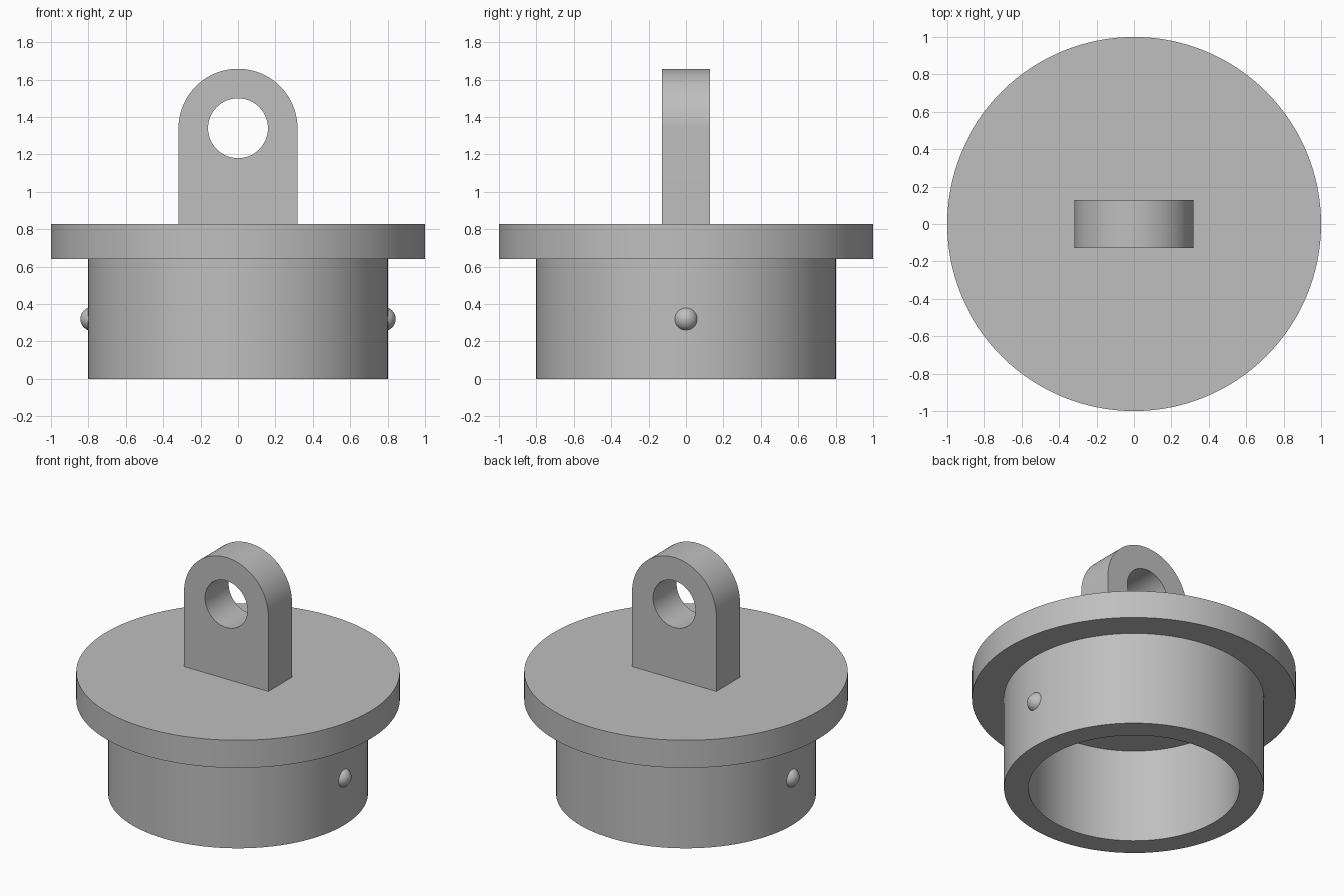
import bpy
import bmesh
from math import sin, cos, pi, radians
from mathutils import Matrix, Vector

cube = bpy.data.objects.get("Cube")
if cube:
    bpy.data.objects.remove(cube)

GREY = (0.52, 0.52, 0.52, 1)
grey = bpy.data.materials.new("plain_grey")
grey.use_nodes = True
grey.diffuse_color = GREY
grey.node_tree.nodes["Principled BSDF"].inputs["Base Color"].default_value = GREY


def finish(bm, name):
    """Turn a bmesh into a smooth-shaded object that keeps its sharp edges."""
    bmesh.ops.recalc_face_normals(bm, faces=bm.faces[:])
    mesh = bpy.data.meshes.new(name)
    bm.to_mesh(mesh)
    bm.free()
    mesh.materials.append(grey)
    obj = bpy.data.objects.new(name, mesh)
    bpy.context.collection.objects.link(obj)
    bpy.ops.object.select_all(action="DESELECT")
    obj.select_set(True)
    bpy.context.view_layer.objects.active = obj
    bpy.ops.object.shade_smooth_by_angle(angle=radians(30))
    return obj


def edge_loop(bm, points):
    verts = [bm.verts.new(p) for p in points]
    return [bm.edges.new((a, b)) for a, b in zip(verts, verts[1:] + verts[:1])]


# Cap body: hollow plug under a wide flange, turned from one profile
FLANGE_TOP, FLANGE_BOTTOM = 0.829, 0.64
PLUG_R, BORE_R, FLANGE_R = 0.803, 0.652, 1.0
profile = [(0, FLANGE_BOTTOM), (BORE_R, FLANGE_BOTTOM), (BORE_R, 0), (PLUG_R, 0),
           (PLUG_R, FLANGE_BOTTOM), (FLANGE_R, FLANGE_BOTTOM),
           (FLANGE_R, FLANGE_TOP), (0, FLANGE_TOP)]
bm = bmesh.new()
verts = [bm.verts.new((r, 0, z)) for r, z in profile]
edges = [bm.edges.new(pair) for pair in zip(verts, verts[1:])]
bmesh.ops.spin(bm, geom=verts + edges, cent=(0, 0, 0), axis=(0, 0, 1),
               angle=2 * pi, steps=128, use_merge=True)
bmesh.ops.remove_doubles(bm, verts=bm.verts[:], dist=0.0001)
finish(bm, "cap_body")

# Lifting lug: round-topped plate with an eye through it
LUG_R, EYE_R, EYE_Z, HALF_DEPTH = 0.318, 0.16, 1.34, 0.127
N = 64


def ring_point(radius, angle):
    return (radius * cos(angle), -HALF_DEPTH, EYE_Z + radius * sin(angle))


bm = bmesh.new()
outline = [ring_point(LUG_R, pi * i / N) for i in range(N + 1)]
outline += [(x, -HALF_DEPTH, FLANGE_TOP - 0.02) for x in (-LUG_R, LUG_R)]
eye = [ring_point(EYE_R, 2 * pi * i / N) for i in range(N)]
edges = edge_loop(bm, outline) + edge_loop(bm, eye)
bmesh.ops.triangle_fill(bm, use_beauty=True, use_dissolve=False, edges=edges)
extruded = bmesh.ops.extrude_face_region(bm, geom=bm.faces[:], use_keep_orig=True)
moved = [v for v in extruded["geom"] if isinstance(v, bmesh.types.BMVert)]
bmesh.ops.translate(bm, verts=moved, vec=Vector((0, 2 * HALF_DEPTH, 0)))
finish(bm, "lifting_lug")

# Locking bumps: small balls half sunk into each side of the plug
for side, x in (("left", 0.779), ("right", -0.779)):
    bm = bmesh.new()
    bmesh.ops.create_uvsphere(bm, u_segments=32, v_segments=16, radius=0.064,
                              matrix=Matrix.Translation((x, 0, 0.32)))
    finish(bm, side + "_locking_bump")
